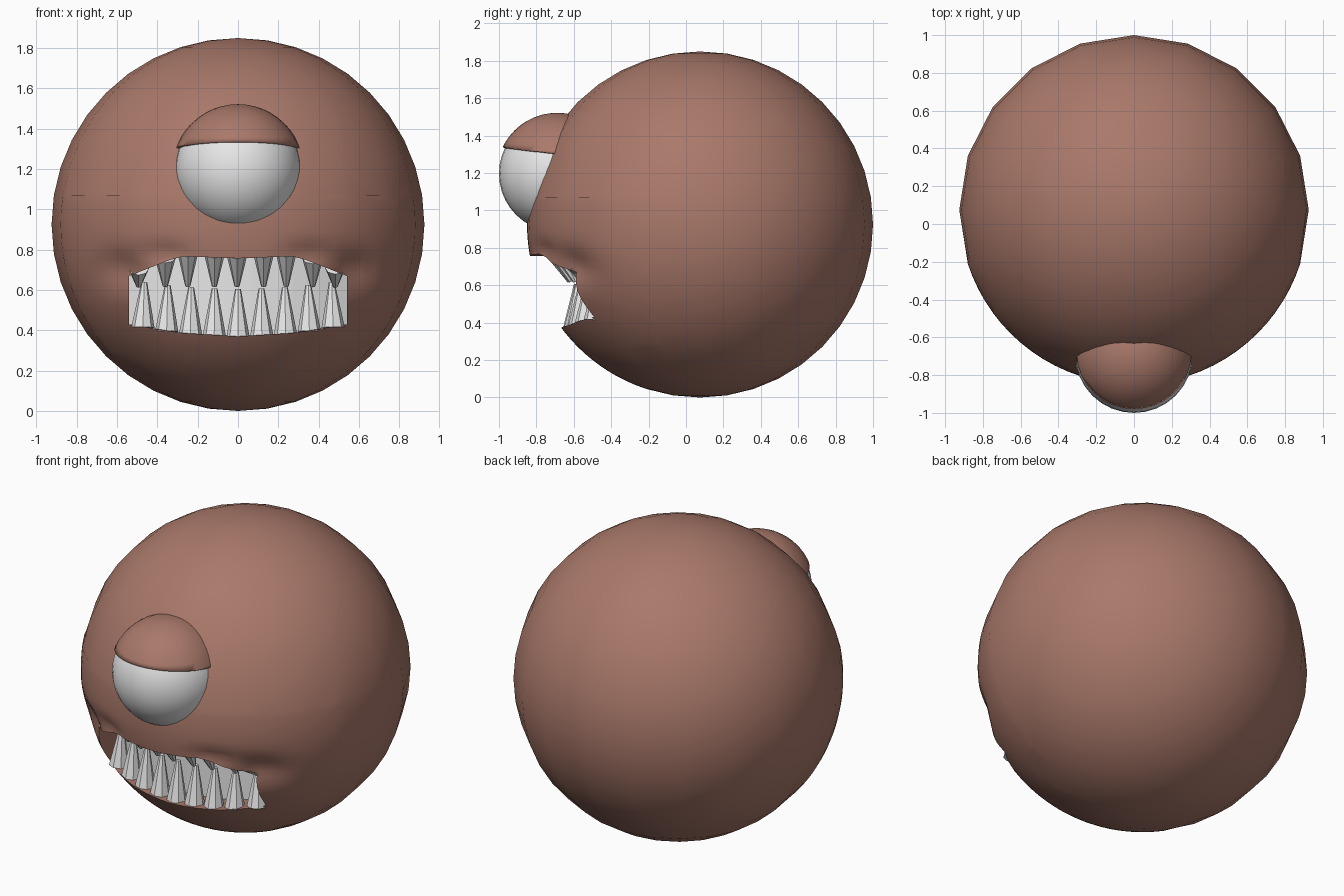
import bpy, bmesh, math
from mathutils import Vector, Matrix

if "Cube" in bpy.data.objects:
    bpy.data.objects.remove(bpy.data.objects["Cube"])


def material(name, rgb):
    m = bpy.data.materials.new(name)
    m.diffuse_color = (*rgb, 1)
    m.use_nodes = True
    m.node_tree.nodes["Principled BSDF"].inputs["Base Color"].default_value = m.diffuse_color
    return m


skin = material("brown skin", (0.40, 0.19, 0.145))
white = material("off white", (0.8, 0.8, 0.8))


def finish(bm, name, mats, smooth=True):
    bmesh.ops.recalc_face_normals(bm, faces=bm.faces[:])
    for f in bm.faces:
        f.smooth = smooth
    me = bpy.data.meshes.new(name)
    bm.to_mesh(me)
    bm.free()
    ob = bpy.data.objects.new(name, me)
    for m in mats:
        me.materials.append(m)
    bpy.context.collection.objects.link(ob)
    return ob


def interp(x, zs, xs=(0, 0.29, 0.54)):
    """Mouth outline height at x, mirrored about the middle."""
    x = min(abs(x), xs[-1])
    i = 0 if x <= xs[1] else 1
    t = (x - xs[i]) / (xs[i + 1] - xs[i])
    return zs[i] * (1 - t) + zs[i + 1] * t


LIP_TOP = (0.757, 0.768, 0.67)
LIP_LOW = (0.37, 0.388, 0.43)
R, C = 0.925, Vector((0, 0.075, 0.925))

# Body: round ball, refined around the mouth, with creases at the mouth corners
bm = bmesh.new()
bmesh.ops.create_uvsphere(bm, u_segments=20, v_segments=20, radius=R,
                          matrix=Matrix.Translation(C))
front = [f for f in bm.faces
         if f.calc_center_median().y < -0.2 and f.calc_center_median().z < 1.0]
edges = list({e for f in front for e in f.edges})
bmesh.ops.subdivide_edges(bm, edges=edges, cuts=3, use_grid_fill=True)
for v in bm.verts:
    d = (v.co - C).normalized()
    if v.co.y < -0.1 and v.co.z < 1.1:
        v.co = C + d * R
    if v.co.y < 0:
        ax, z = abs(v.co.x), v.co.z
        dent = 0.045 * math.exp(-((ax - 0.58) / 0.1) ** 2 - ((z - 0.7) / 0.09) ** 2)
        dent += 0.03 * math.exp(-((ax - 0.36) / 0.1) ** 2 - ((z - 0.78) / 0.05) ** 2)
        v.co -= d * dent
body = finish(bm, "body", [skin, white])

# Mouth cutter: prism with a curved white back wall and brown sides
bm = bmesh.new()
cols = []
N = 16
for i in range(N + 1):
    x = -0.54 + 1.08 * i / N
    zt, zb, yb = interp(x, LIP_TOP), interp(x, LIP_LOW), -0.5 + 0.5 * x * x
    cols.append([bm.verts.new(p) for p in
                 ((x, -1.4, zb), (x, -1.4, zt), (x, yb, zt), (x, yb, zb))])
for a, b in zip(cols, cols[1:]):
    for k in range(4):
        f = bm.faces.new((a[k], a[(k + 1) % 4], b[(k + 1) % 4], b[k]))
        f.material_index = 1 if k == 2 else 0
bm.faces.new(cols[0])
bm.faces.new(cols[-1])
cutter = finish(bm, "mouth_cutter", [skin, white], smooth=False)
cutter.hide_render = True
cutter.hide_viewport = False
cutter.display_type = 'WIRE'
cut = body.modifiers.new("mouth", 'BOOLEAN')
cut.operation = 'DIFFERENCE'
cut.solver = 'EXACT'
cut.object = cutter


# Teeth: tapered spikes from base to tip
def spike(bm, base, tip, r):
    base, tip = Vector(base), Vector(tip)
    axis = tip - base
    mat = (Matrix.Translation((base + tip) / 2)
           @ Vector((0, 0, 1)).rotation_difference(axis).to_matrix().to_4x4())
    bmesh.ops.create_cone(bm, cap_ends=True, segments=8, radius1=r,
                          radius2=r * 0.25, depth=axis.length, matrix=mat)


bm = bmesh.new()
for i in range(9):
    x = (i - 4) * 0.118
    y = -0.6 + 0.5 * x * x
    spike(bm, (x, y, interp(x, LIP_LOW) - 0.005),
          (x * 0.985, y + 0.015, 0.605 + 0.15 * x * x), 0.058)
finish(bm, "lower_teeth", [white], smooth=False)

bm = bmesh.new()
for i in range(9):
    x = (i - 4) * 0.122 + (0.005 if i % 2 else -0.005)
    y = -0.7 + 0.5 * x * x
    spike(bm, (x, y, interp(x, LIP_TOP) + 0.02), (x, y + 0.08, 0.62), 0.052)
finish(bm, "upper_teeth", [white], smooth=False)

# Single eye
E = Vector((0, -0.688, 1.197))
bm = bmesh.new()
bmesh.ops.create_uvsphere(bm, u_segments=32, v_segments=20, radius=0.312,
                          matrix=Matrix.Translation(E))
finish(bm, "eyeball", [white])

# Eyelid: upper cap of a slightly larger ball, cut by a tilted plane
bm = bmesh.new()
bmesh.ops.create_uvsphere(bm, u_segments=32, v_segments=24, radius=0.325,
                          matrix=Matrix.Translation(E))
bmesh.ops.bisect_plane(bm, geom=bm.verts[:] + bm.edges[:] + bm.faces[:],
                       plane_co=(0, -0.7, 1.305), plane_no=(0, 0.12, 1),
                       clear_inner=True)
lid = finish(bm, "eyelid", [skin])
thick = lid.modifiers.new("thickness", 'SOLIDIFY')
thick.thickness = 0.02
thick.offset = -1
